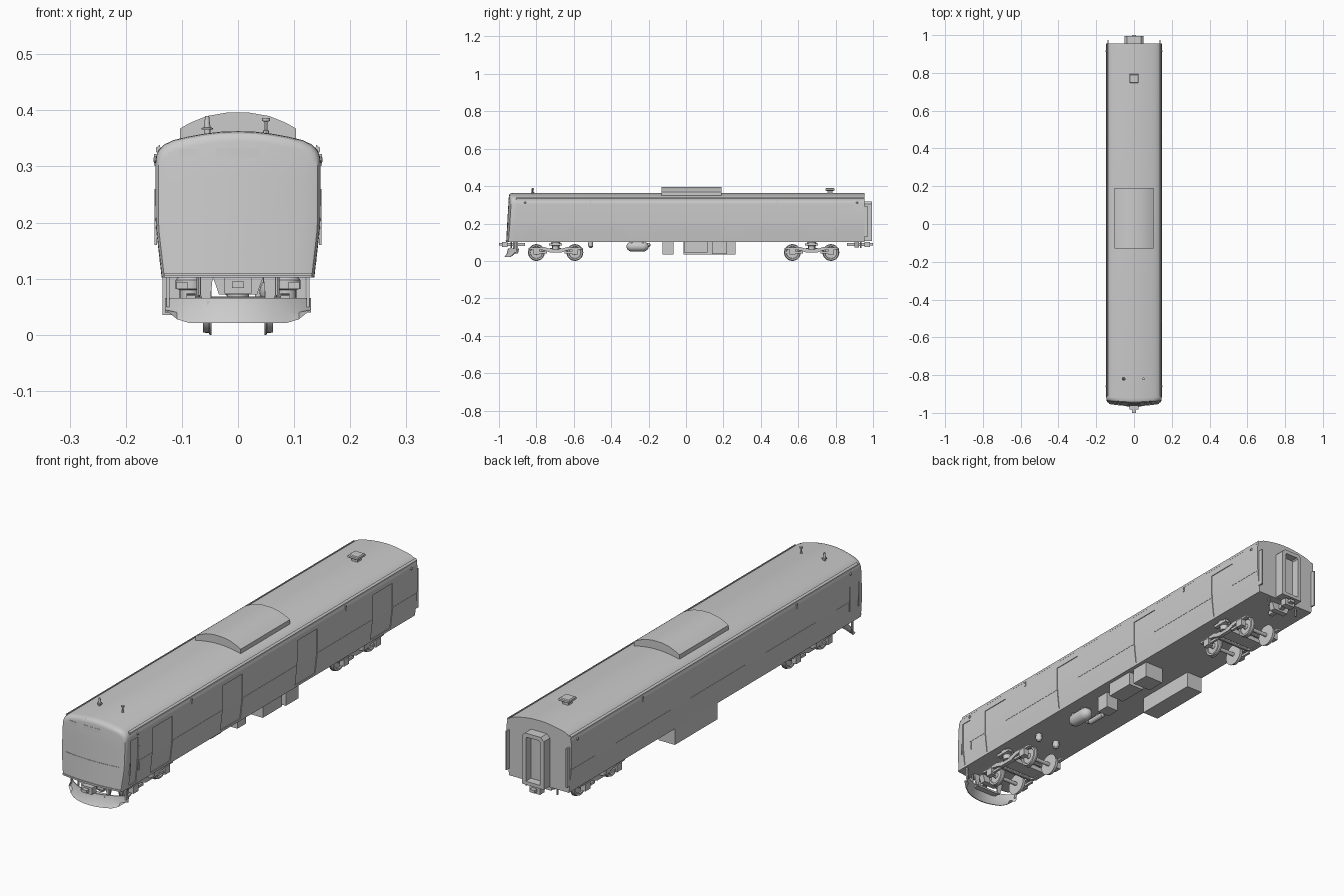
import bpy, bmesh, math
from mathutils import Vector, Matrix

if "Cube" in bpy.data.objects:
    bpy.data.objects.remove(bpy.data.objects["Cube"])


def finish(name, bm, mirror=False, ys=(0,), angle=30):
    """Turn a bmesh into objects, optionally mirrored in x and repeated along y."""
    if mirror:
        copy = bmesh.ops.duplicate(bm, geom=bm.verts[:] + bm.edges[:] + bm.faces[:])["geom"]
        for v in copy:
            if isinstance(v, bmesh.types.BMVert):
                v.co.x = -v.co.x
    bmesh.ops.recalc_face_normals(bm, faces=bm.faces[:])
    me = bpy.data.meshes.new(name)
    bm.to_mesh(me)
    bm.free()
    me.shade_smooth()
    me.set_sharp_from_angle(angle=math.radians(angle))
    for y in ys:
        ob = bpy.data.objects.new(name, me)
        ob.location.y = y
        bpy.context.collection.objects.link(ob)
    return ob


def box(bm, x, y, z):
    m = Matrix.Translation([(a[0] + a[1]) / 2 for a in (x, y, z)]) @ Matrix.Diagonal(
        [a[1] - a[0] for a in (x, y, z)] + [1])
    bmesh.ops.create_cube(bm, size=1, matrix=m)


def rings(bm, loops, close=False):
    """Skin a list of point loops; cap the ends unless closed."""
    vs = [[bm.verts.new(p) for p in lp] for lp in loops]
    n = len(vs[0])
    for a, b in zip(vs, vs[1:] + ([vs[0]] if close else [])):
        for i in range(n):
            bm.faces.new((a[i], a[(i + 1) % n], b[(i + 1) % n], b[i]))
    if not close:
        bm.faces.new(vs[0])
        bm.faces.new(vs[-1])


def prism(bm, pts, axis, a, b):
    """Extrude a 2D outline: axis x takes (y,z), axis y takes (x,z)."""
    put = (lambda p, t: (t, p[0], p[1])) if axis == "x" else (lambda p, t: (p[0], t, p[1]))
    rings(bm, [[put(p, a) for p in pts], [put(p, b) for p in pts]])


def lathe(bm, origin, axis, prof, n=20):
    """Solid of revolution from (distance, radius) pairs along an axis."""
    rot = Vector((0, 0, 1)).rotation_difference(Vector(axis)).to_matrix()
    o = Vector(origin)
    rings(bm, [[o + rot @ Vector((r * math.cos(t), r * math.sin(t), d))
                for t in (2 * math.pi * i / n for i in range(n))] for d, r in prof])


def front_y(x, z):
    return -0.962 + 0.014 * (x / 0.145) ** 2 + 0.06 * (z - 0.1)


def front_strip(bm, x, z, out=0.0015):
    cols = []
    for i in range(9):
        px = x[0] + (x[1] - x[0]) * i / 8
        cols.append([(px, front_y(px, zz) + d, zz)
                     for zz, d in ((z[0], 0.004), (z[0], -out), (z[1], -out), (z[1], 0.004))])
    rings(bm, cols)


# Car body: tumblehome section lofted to a bowed, rounded front
half = [(0.136, 0.102), (0.141, 0.145), (0.1455, 0.185), (0.147, 0.21), (0.147, 0.308), (0.1455, 0.320),
        (0.141, 0.330), (0.132, 0.339), (0.115, 0.347), (0.09, 0.353), (0.06, 0.3585), (0.03, 0.362)]
section = half + [(0, 0.363)] + [(-x, z) for x, z in reversed(half)]
loops = [[(x, 0.955, z) for x, z in section]]
for s, dy in ((1, 0.024), (0.996, 0.013), (0.985, 0.005), (0.965, 0.001), (0.93, 0), (0.7, 0), (0.45, 0), (0.2, 0)):
    pts = [(x * s, 0.102 + (z - 0.102) * s) for x, z in section]
    loops.append([(x, front_y(x, z) + dy, z) for x, z in pts])
bm = bmesh.new()
rings(bm, loops)
body = finish("car_body", bm)

# Recesses for passenger doors, cab doors and belt line, cut on both sides
doors = [(c - 0.065, c + 0.065) for c in (-0.70, -0.215 - 0.03, 0.24, 0.73)]


def side_slab(bm, y, z, inset, out):
    def sx(zz):
        return 0.136 + (zz - 0.102) * 0.1145 if zz < 0.185 else 0.1455 + min((zz - 0.185) * 0.06, 0.0015)
    zs = [z[0]] + [k for k in (0.185, 0.21) if z[0] < k < z[1]] + [z[1]]
    prism(bm, [(sx(k) - inset, k) for k in zs] + [(sx(k) + out, k) for k in reversed(zs)], "y", *y)


bm = bmesh.new()
for y in doors:
    side_slab(bm, y, (0.112, 0.298), 0.003, 0.02)
side_slab(bm, (-0.905, -0.86), (0.112, 0.298), 0.003, 0.02)
cutter = finish("door_cutter", bm, True)
cutter.hide_render = True
mod = body.modifiers.new("doors", "BOOLEAN")
mod.operation, mod.solver, mod.object = "DIFFERENCE", "EXACT", cutter
bpy.context.view_layer.objects.active = body
bpy.ops.object.modifier_apply(modifier="doors")
bpy.data.objects.remove(cutter)
body.data.shade_smooth()
body.data.set_sharp_from_angle(angle=math.radians(30))

# Side trim: belt line between doors, door centre seam, gutter, lamps
bm = bmesh.new()
stops = [-0.86] + [v for d in doors for v in d] + [0.95]
for a, b in zip(stops[::2], stops[1::2]):
    side_slab(bm, (a, b), (0.196, 0.199), 0.001, 0.001)
finish("belt_line", bm, True)
bm = bmesh.new()
prism(bm, [(0.138, 0.330), (0.1455, 0.324), (0.1465, 0.333), (0.139, 0.339)], "y", -0.91, 0.955)
finish("roof_gutter", bm, True)
bm = bmesh.new()
for y in (-0.51, 0.49):
    box(bm, (0.145, 0.1495), (y - 0.003, y + 0.003), (0.302, 0.322))
for y in (-0.86, 0.915):
    lathe(bm, (0.144, y, 0.312), (1, 0, 0), ((0, 0.006), (0.004, 0.006), (0.007, 0.003)), 10)
finish("side_lamps", bm, True)
bm = bmesh.new()
for y in (-0.912, -0.853):
    box(bm, (0.144, 0.1485), (y - 0.001, y + 0.001), (0.16, 0.26))
finish("cab_handrails", bm, True)

# Front trim: rail, destination panels, lower sill
bm = bmesh.new()
front_strip(bm, (-0.122, 0.122), (0.195, 0.200))
front_strip(bm, (-0.132, 0.132), (0.106, 0.110), 0.003)
front_strip(bm, (-0.04, 0.038), (0.317, 0.333), 0.0008)
front_strip(bm, (-0.105, -0.07), (0.318, 0.331), 0.0008)
finish("front_trim", bm)

# Roof: air conditioner, rear vent, antennas
bm = bmesh.new()
top = [(-0.103, 0.368), (-0.085, 0.378), (-0.055, 0.390), (-0.02, 0.396)]
prism(bm, [(-0.103, 0.345)] + top + [(-x, z) for x, z in reversed(top)] + [(0.103, 0.345)], "y", -0.13, 0.19)
finish("air_conditioner", bm)
bm = bmesh.new()
box(bm, (-0.013, 0.013), (0.757, 0.783), (0.355, 0.376))
rings(bm, [[(a * w, 0.77 + b * w, z) for a, b in ((-1, -1), (1, -1), (1, 1), (-1, 1))]
           for z, w in ((0.374, 0.018), (0.378, 0.024), (0.386, 0.024), (0.389, 0.02))])
finish("roof_vent", bm)
bm = bmesh.new()
lathe(bm, (-0.055, -0.82, 0.352), (0, 0, 1),
      ((0, 0.006), (0.014, 0.006), (0.0141, 0.010), (0.017, 0.010), (0.0171, 0.006), (0.038, 0.0035)), 12)
lathe(bm, (0.05, -0.82, 0.352), (0, 0, 1),
      ((0, 0.005), (0.012, 0.005), (0.013, 0.003), (0.028, 0.003), (0.029, 0.007), (0.034, 0.007)), 12)
finish("antennas", bm)

# Rear gangway: chamfered hood with recessed doorway, corner plates
bm = bmesh.new()


def arch(w, lo, hi, c, y):
    return [(x, y, z) for x, z in ((-w, lo), (w, lo), (w, hi - c), (w - c, hi), (c - w, hi), (-w, hi - c))]


rings(bm, [arch(0.05, 0.106, 0.318, 0.014, 0.95), arch(0.05, 0.106, 0.318, 0.014, 0.995),
           arch(0.032, 0.12, 0.302, 0.005, 0.995), arch(0.032, 0.12, 0.302, 0.005, 0.962)])
finish("gangway", bm)
bm = bmesh.new()
box(bm, (0.134, 0.140), (0.95, 0.974), (0.13, 0.29))
finish("corner_plates", bm, True)

# Snow plough: bowed, forward-leaning blade on struts
bm = bmesh.new()
cols = []
for i in range(13):
    x = -0.13 + 0.26 * i / 12
    lo = 0.021 + max(0, abs(x) - 0.10) * 0.8
    y = -0.952 + 0.055 * (x / 0.13) ** 2
    cols.append([(x, y, 0.066), (x, y - 0.006, 0.04), (x, y - 0.018, lo), (x, y - 0.014, lo),
                 (x, y - 0.001, 0.04), (x, y + 0.005, 0.066)])
rings(bm, cols)
finish("snow_plough", bm)
bm = bmesh.new()
box(bm, (0.122, 0.127), (-0.907, -0.898), (0.05, 0.105))
prism(bm, [(0.045, 0.104), (0.075, 0.104), (0.062, 0.055), (0.05, 0.055)], "y", -0.925, -0.918)
finish("plough_struts", bm, True)
bm = bmesh.new()
box(bm, (-0.055, 0.055), (-0.945, -0.92), (0.052, 0.06))
finish("plough_crossbar", bm)

# Couplers at both ends
for name, s in (("front_coupler", -1), ("rear_coupler", 1)):
    bm = bmesh.new()
    box(bm, (-0.01, 0.01), sorted((s * 0.86, s * 0.98)), (0.08, 0.097))
    box(bm, (-0.024, 0.024), sorted((s * 0.955, s * 0.983)), (0.074, 0.102))
    box(bm, (-0.011, 0.011), sorted((s * 0.98, s)), (0.083, 0.095))
    prism(bm, [(-0.045, 0.104), (-0.034, 0.072), (0.034, 0.072), (0.045, 0.104)], "y", s * 0.90, s * 0.925)
    for x in (-0.07, 0.07):
        lathe(bm, (x, s * 0.935, 0.07), (0, 0, 1), ((0, 0.004), (0.035, 0.004)), 8)
    finish(name, bm)

# Underfloor equipment
for name, x, y, z in (("long_equipment_box", (-0.135, -0.06), (-0.013, 0.265), 0.035),
                      ("equipment_box_a", (0.05, 0.12), (-0.01, 0.115), 0.045),
                      ("equipment_box_b", (0.035, 0.12), (0.14, 0.22), 0.037),
                      ("equipment_box_c", (0.03, 0.085), (-0.125, -0.068), 0.035)):
    bm = bmesh.new()
    box(bm, x, y, (z, 0.104))
    finish(name, bm)
bm = bmesh.new()
lathe(bm, (0.065, -0.318, 0.077), (0, 1, 0), ((0, 0.006), (0.006, 0.017), (0.018, 0.025), (0.03, 0.027),
                                            (0.088, 0.027), (0.1, 0.025), (0.112, 0.017), (0.118, 0.006)))
lathe(bm, (0.0, -0.28, 0.085), (0, 1, 0), ((0, 0.005), (0.006, 0.011), (0.084, 0.011), (0.09, 0.005)), 14)
for y in (-0.29, -0.23):
    box(bm, (0.045, 0.085), (y - 0.004, y + 0.004), (0.085, 0.105))
    box(bm, (-0.006, 0.006), (y - 0.004, y + 0.004), (0.085, 0.105))
finish("air_tanks", bm)
bm = bmesh.new()
for x in (0.075, -0.015):
    lathe(bm, (x, -0.51, 0.104), (0, 0, -1), ((0, 0.012), (0.018, 0.014), (0.028, 0.012), (0.034, 0.006)), 14)
finish("small_reservoirs", bm)

# Bogies: wheels with flanges, axles, side frames, air springs
centres = (-0.697, 0.672)
bm = bmesh.new()
for y in (-0.103, 0.103):
    lathe(bm, (0, y, 0.045), (1, 0, 0), ((0, 0.008), (0.047, 0.008), (0.0471, 0.045), (0.051, 0.045),
                                       (0.0515, 0.042), (0.062, 0.041), (0.0621, 0.033), (0.058, 0.031),
                                       (0.058, 0.012), (0.064, 0.01), (0.085, 0.008)), 28)
finish("wheelsets", bm, True, centres)
bm = bmesh.new()
edge = [(0.145, 0.062), (0.145, 0.070), (0.06, 0.074), (0.035, 0.066)]
low = [(0.032, 0.046), (0.06, 0.056), (0.085, 0.060)]
prism(bm, edge + [(-y, z) for y, z in reversed(edge)] + [(-y, z) for y, z in low]
      [::-1] + low, "x", 0.076, 0.092)
for y in (-0.103, 0.103):
    box(bm, (0.074, 0.096), (y - 0.016, y + 0.016), (0.034, 0.064))
    box(bm, (0.08, 0.09), sorted((y * 0.45, y)), (0.040, 0.050))
lathe(bm, (0.086, 0, 0.06), (0, 0, 1), ((0, 0.018), (0.02, 0.018), (0.022, 0.025), (0.038, 0.025), (0.046, 0.018)), 20)
box(bm, (0.09, 0.11), (-0.035, 0.035), (0.082, 0.094))
finish("bogie_side_frames", bm, True, centres)
bm = bmesh.new()
box(bm, (-0.078, 0.078), (-0.03, 0.03), (0.05, 0.068))
for y in (-0.055, 0.055):
    lathe(bm, (-0.08, y, 0.06), (1, 0, 0), ((0, 0.008), (0.16, 0.008)), 10)
lathe(bm, (0, 0, 0.06), (0, 0, 1), ((0, 0.02), (0.045, 0.02)), 16)
finish("bogie_bolster", bm, False, centres)
